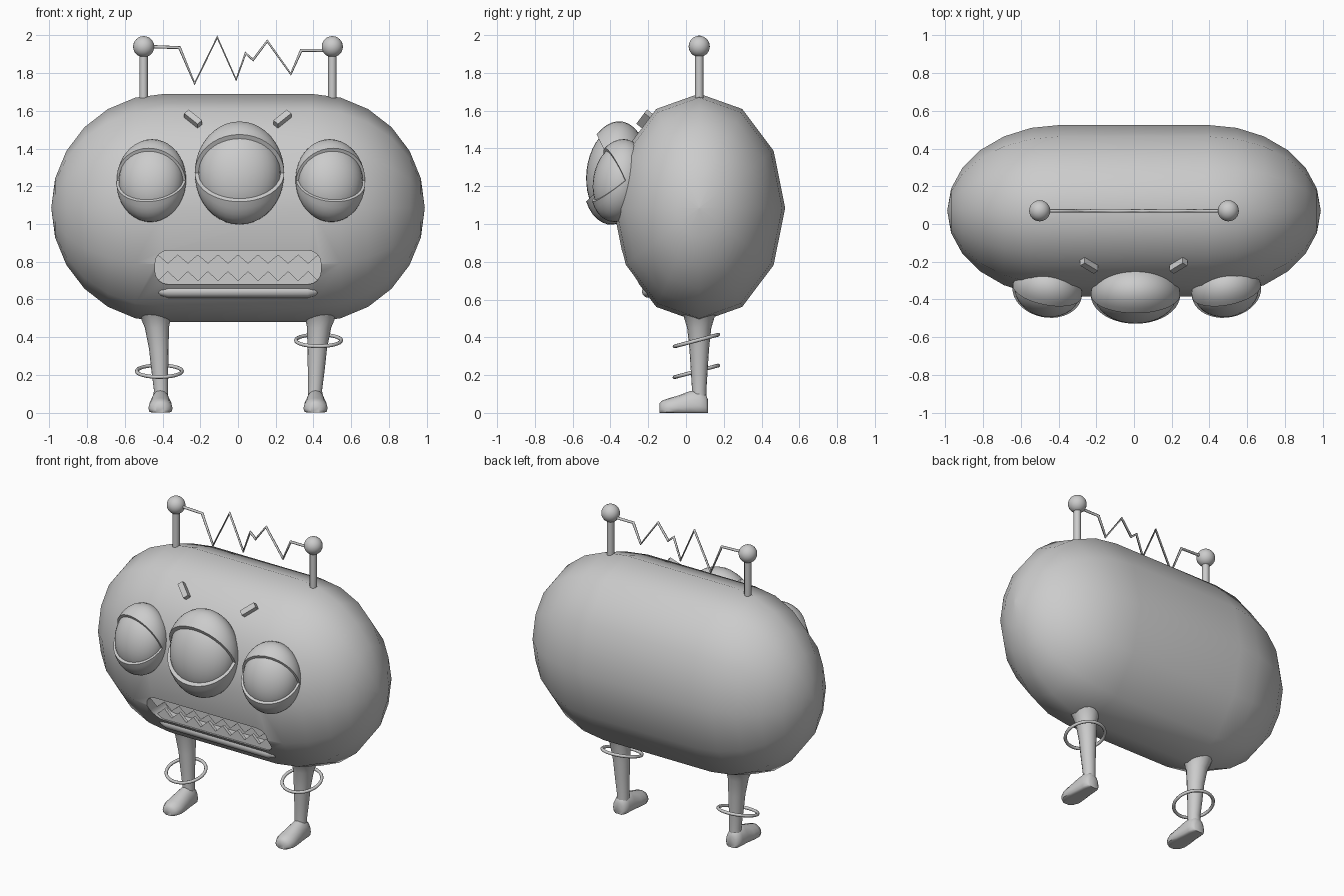
import bpy, bmesh, math
from math import sin, cos, pi, radians
from mathutils import Matrix, Vector, Euler

if "Cube" in bpy.data.objects:
    bpy.data.objects.remove(bpy.data.objects["Cube"])

grey = bpy.data.materials.new("plain grey")
grey.diffuse_color = (0.6, 0.6, 0.6, 1)
grey.use_nodes = True
grey.node_tree.nodes["Principled BSDF"].inputs["Base Color"].default_value = grey.diffuse_color


def finish(name, bm, angle=50):
    bmesh.ops.recalc_face_normals(bm, faces=bm.faces[:])
    me = bpy.data.meshes.new(name)
    bm.to_mesh(me)
    bm.free()
    ob = bpy.data.objects.new(name, me)
    bpy.context.collection.objects.link(ob)
    me.materials.append(grey)
    if angle:
        smooth(ob, angle)
    return ob


def smooth(ob, angle):
    bpy.ops.object.select_all(action='DESELECT')
    ob.select_set(True)
    bpy.context.view_layer.objects.active = ob
    bpy.ops.object.shade_smooth_by_angle(angle=radians(angle))


def loft(name, rings, angle=50):
    """Skin a list of closed point rings and cap both ends."""
    bm = bmesh.new()
    rows = [[bm.verts.new(p) for p in r] for r in rings]
    n = len(rows[0])
    for a, b in zip(rows, rows[1:]):
        for i in range(n):
            j = (i + 1) % n
            bm.faces.new((a[i], a[j], b[j], b[i]))
    bm.faces.new(rows[0])
    bm.faces.new(rows[-1])
    bmesh.ops.remove_doubles(bm, verts=bm.verts[:], dist=1e-4)
    return finish(name, bm, angle)


def prism(name, outline, y0, y1, angle=0):
    """Extrude an x-z outline along y."""
    return loft(name, [[(x, y, z) for x, z in outline] for y in (y0, y1)], angle)


def ball(name, loc, radii, rot=(0, 0, 0), seg=32, rings=20):
    bm = bmesh.new()
    mat = (Matrix.Translation(loc) @ Euler(rot).to_matrix().to_4x4()
           @ Matrix.Diagonal((*radii, 1)))
    bmesh.ops.create_uvsphere(bm, u_segments=seg, v_segments=rings, radius=1, matrix=mat)
    return finish(name, bm, 60)


def tube(name, pts, radius, cyclic=False):
    cu = bpy.data.curves.new(name, 'CURVE')
    cu.dimensions = '3D'
    cu.bevel_depth = radius
    cu.bevel_resolution = 2
    cu.use_fill_caps = True
    sp = cu.splines.new('POLY')
    sp.points.add(len(pts) - 1)
    for p, co in zip(sp.points, pts):
        p.co = (*co, 1)
    sp.use_cyclic_u = cyclic
    cu.materials.append(grey)
    ob = bpy.data.objects.new(name, cu)
    bpy.context.collection.objects.link(ob)
    return ob


# Body: stretched capsule lying along x
CY, CZ = 0.07, 1.085
rings = []
for side in (-1, 1):
    for k in range(7):
        t = radians(15 * (k if side < 0 else 6 - k))
        r = max(sin(t), 0.002)
        rings.append([(side * (0.39 + 0.6 * cos(t)), CY + 0.455 * r * cos(a), CZ + 0.605 * r * sin(a))
                      for a in [i * pi / 6 for i in range(12)]])
body = loft("body", rings, 0)

# Mouth opening cut into the body
outline = []
for cx, cz, start in ((0.37, 0.79, 0), (-0.37, 0.79, 90), (-0.37, 0.75, 180), (0.37, 0.75, 270)):
    for k in range(5):
        a = radians(start + 22.5 * k)
        outline.append((cx + 0.07 * cos(a), cz + 0.07 * sin(a)))
cutter = prism("mouth_cutter", outline, -0.6, -0.13)
cutter.hide_render = True
mod = body.modifiers.new("mouth", 'BOOLEAN')
mod.operation = 'DIFFERENCE'
mod.object = cutter
mod.solver = 'EXACT'
bpy.context.view_layer.objects.active = body
bpy.ops.object.modifier_apply(modifier="mouth")
bpy.data.objects.remove(cutter)
smooth(body, 50)


# Teeth: two zigzag strips inside the mouth
def teeth(name, base, valley, tip, y):
    n = 8
    edge = [(-0.425 + 0.85 * i / (2 * n), tip if i % 2 else valley) for i in range(2 * n + 1)]
    prism(name, [(-0.425, base)] + edge + [(0.425, base)], y, y + 0.02)


teeth("upper_teeth", 0.865, 0.835, 0.79, -0.31)
teeth("lower_teeth", 0.675, 0.70, 0.75, -0.235)

# Lower lip: slim roll just proud of the body
lip = []
for x, r in ((-0.43, 0.004), (-0.41, 0.022), (-0.37, 0.034), (0.37, 0.034), (0.41, 0.022), (0.43, 0.004)):
    lip.append([(x, -0.2 + r * cos(i * pi / 6), 0.643 + r * sin(i * pi / 6)) for i in range(12)])
loft("lower_lip", lip)


# Eyes: eyeball inside a lid shell with a wedge-shaped opening at the front
def eye(name, loc, lid, eyeball, rot):
    ball(name + "_eyeball", loc, eyeball, rot)
    mat = Matrix.Translation(loc) @ Euler(rot).to_matrix().to_4x4()
    bm = bmesh.new()
    steps, cols, rows = 28, 20, []
    for i in range(steps + 1):
        a = radians(44 + (322 - 44) * i / steps)      # measured up from the front
        row = []
        for k in range(cols + 1):
            t = pi * k / cols
            row.append(bm.verts.new(mat @ Vector((-lid[0] * cos(t), -lid[1] * sin(t) * cos(a),
                                                  lid[2] * sin(t) * sin(a)))))
        rows.append(row)
    for a, b in zip(rows, rows[1:]):
        for k in range(cols):
            bm.faces.new((a[k], a[k + 1], b[k + 1], b[k]))
    bm.faces.new(rows[0])
    bm.faces.new(rows[-1])
    bmesh.ops.remove_doubles(bm, verts=bm.verts[:], dist=1e-4)
    finish(name + "_eyelids", bm)


eye("middle_eye", (0.008, -0.375, 1.27), (0.237, 0.17, 0.275), (0.218, 0.152, 0.245), (radians(-7), 0, 0))
for name, x, s in (("left_eye", -0.46, -1), ("right_eye", 0.49, 1)):
    eye(name, (x, -0.355, 1.23), (0.186, 0.148, 0.222), (0.173, 0.135, 0.2),
        (radians(-11), 0, radians(11 * s)))

# Eyebrows: small slanted bars lying on the forehead
for name, x, s in (("left_eyebrow", -0.238, 1), ("right_eyebrow", 0.235, -1)):
    bm = bmesh.new()
    mat = (Matrix.Translation((x, -0.215, 1.553)) @ Matrix.Rotation(radians(-37), 4, 'X')
           @ Matrix.Rotation(radians(45 * s), 4, 'Y') @ Matrix.Diagonal((0.1, 0.05, 0.034, 1)))
    bmesh.ops.create_cube(bm, size=1, matrix=mat)
    finish(name, bm, 0)

# Antennae with ball tips
for name, x in (("left_antenna", -0.5), ("right_antenna", 0.5)):
    loft(name + "_rod", [[(x + 0.022 * cos(i * pi / 6), CY + 0.022 * sin(i * pi / 6), z) for i in range(12)]
                         for z in (1.62, 1.92)])
    ball(name + "_tip", (x, CY, 1.94), (0.056,) * 3, seg=24, rings=16)

# Spark running between the antenna tips
spark = [(-0.46, 1.94), (-0.31, 1.935), (-0.23, 1.745), (-0.11, 1.99), (-0.01, 1.765), (0.04, 1.905),
         (0.08, 1.87), (0.155, 1.97), (0.28, 1.795), (0.335, 1.92), (0.485, 1.92)]
tube("spark", [(x, CY, z) for x, z in spark], 0.009)

# Legs, feet and loose anklets
for name, s, ring_x, ring_z in (("left", -1, -0.417, 0.22), ("right", 1, 0.427, 0.383)):
    loft(name + "_leg", [[(s * cx + r * cos(i * pi / 8), CY + r * sin(i * pi / 8), z) for i in range(16)]
                         for cx, r, z in ((0.41, 0.04, 0.05), (0.408, 0.038, 0.12), (0.415, 0.045, 0.23),
                                          (0.42, 0.052, 0.34), (0.43, 0.064, 0.45), (0.437, 0.082, 0.51),
                                          (0.44, 0.12, 0.57))])
    sections = []
    for y, w, h in ((0.116, 0.03, 0.07), (0.105, 0.046, 0.1), (0.07, 0.052, 0.125), (0.02, 0.055, 0.115),
                    (-0.04, 0.062, 0.092), (-0.09, 0.064, 0.078), (-0.125, 0.05, 0.066), (-0.14, 0.025, 0.05)):
        sections.append([(s * 0.411 + w * cos(a), y, max(0, 0.3 * h + (0.7 if sin(a) > 0 else 0.6) * h * sin(a)))
                         for a in [i * pi / 8 for i in range(16)]])
    loft(name + "_foot", sections)
    tilt = radians(15)
    tube(name + "_anklet", [(ring_x + 0.12 * cos(a), 0.055 + 0.12 * sin(a) * cos(tilt),
                             ring_z + 0.12 * sin(a) * sin(tilt))
                            for a in [i * pi / 20 for i in range(40)]], 0.01, True)
